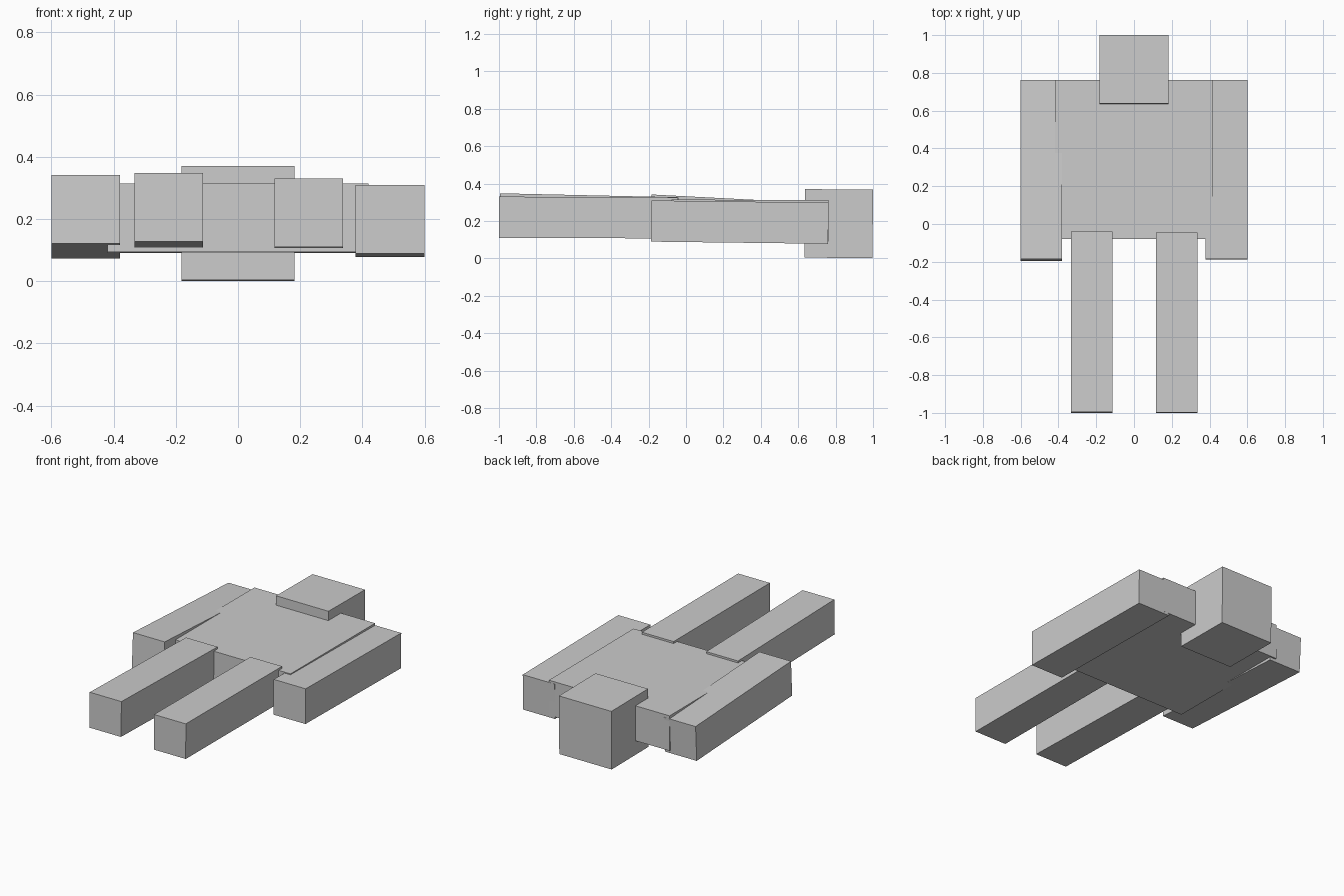
import bpy
from math import radians

cube = bpy.data.objects.get("Cube")
if cube:
    bpy.data.objects.remove(cube, do_unlink=True)

# Single plain grey
grey = bpy.data.materials.new("plain grey")
grey.use_nodes = True
colour = (0.6, 0.6, 0.6, 1)
grey.diffuse_color = colour
grey.node_tree.nodes["Principled BSDF"].inputs["Base Color"].default_value = colour


def block(name, centre, size, pitch):
    """Box whose front end is raised by pitch degrees."""
    bpy.ops.mesh.primitive_cube_add(size=1, location=centre, rotation=(radians(-pitch), 0, 0))
    part = bpy.context.object
    part.name = name
    part.scale = size
    part.data.materials.append(grey)
    return part


limb = 0.22

# Body lying on its back
block("head", (0, 0.817, 0.186), (0.364, 0.363, 0.366), 0.5)
block("torso", (0, 0.341, 0.203), (0.838, 0.84, 0.22), 0.2)

# Arms
block("right_arm", (-0.49, 0.283, 0.2075), (limb, 0.948, limb), 2.95)
block("left_arm", (0.489, 0.287, 0.194), (limb + 0.002, 0.948, limb), 0.7)

# Legs
block("right_leg", (-0.223, -0.52, 0.2275), (limb, 0.955, limb), 1.27)
block("left_leg", (0.227, -0.522, 0.2185), (limb, 0.955, limb), 0.2)
